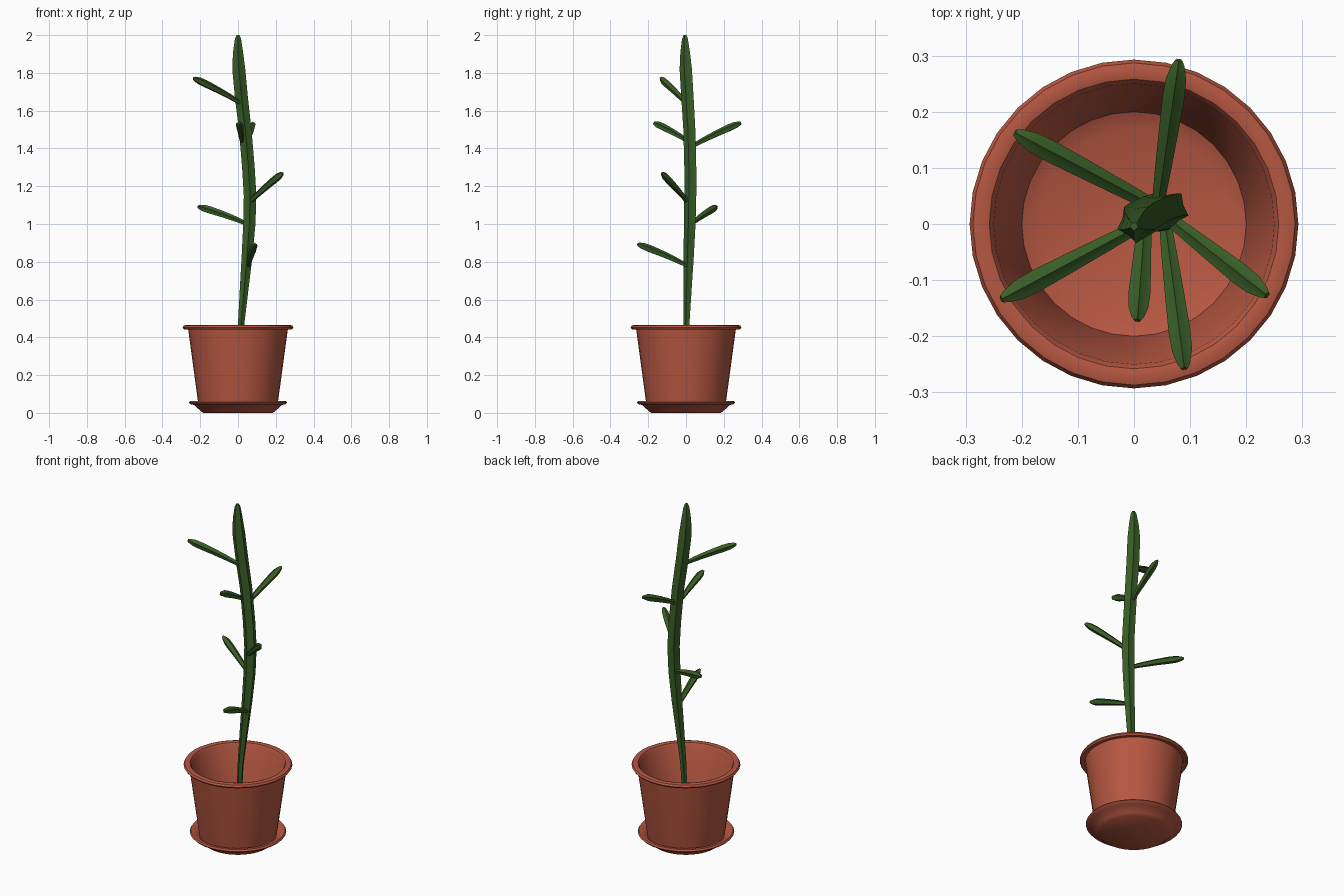
import bpy
import bmesh
import math
from mathutils import Vector

cube = bpy.data.objects.get("Cube")
if cube:
    bpy.data.objects.remove(cube, do_unlink=True)


def material(name, rgb):
    mat = bpy.data.materials.new(name)
    mat.use_nodes = True
    mat.diffuse_color = (*rgb, 1)
    mat.node_tree.nodes["Principled BSDF"].inputs["Base Color"].default_value = (*rgb, 1)
    return mat


terracotta = material("terracotta", (0.47, 0.096, 0.054))
cactus_green = material("cactus green", (0.042, 0.115, 0.02))


def finish(bm, name, mat, angle):
    bmesh.ops.recalc_face_normals(bm, faces=bm.faces[:])
    mesh = bpy.data.meshes.new(name)
    bm.to_mesh(mesh)
    bm.free()
    mesh.materials.append(mat)
    obj = bpy.data.objects.new(name, mesh)
    bpy.context.collection.objects.link(obj)
    bpy.ops.object.select_all(action='DESELECT')
    obj.select_set(True)
    bpy.context.view_layer.objects.active = obj
    bpy.ops.object.shade_smooth_by_angle(angle=math.radians(angle))
    return obj


def skin(bm, rings):
    """Join consecutive rings with quads and cap both ends."""
    n = len(rings[0])
    for a, b in zip(rings, rings[1:]):
        for i in range(n):
            j = (i + 1) % n
            bm.faces.new((a[i], a[j], b[j], b[i]))
    bm.faces.new(rings[0])
    bm.faces.new(rings[-1])


def lathe(name, profile, mat, sides=32):
    bm = bmesh.new()
    rings = []
    for r, z in profile:
        angles = [2 * math.pi * i / sides for i in range(sides)]
        rings.append([bm.verts.new((r * math.cos(a), r * math.sin(a), z)) for a in angles])
    skin(bm, rings)
    return finish(bm, name, mat, 40)


def ribbed_tube(name, points, radii, up, ribs=5, groove=0.72):
    """Sweep a star-shaped section along a path."""
    bm = bmesh.new()
    rings = []
    for k, (p, r) in enumerate(zip(points, radii)):
        tangent = (points[min(k + 1, len(points) - 1)] - points[max(k - 1, 0)]).normalized()
        side = tangent.cross(up).normalized()
        top = side.cross(tangent)
        ring = []
        for i in range(2 * ribs):
            a = math.pi * i / ribs
            rad = r * (groove if i % 2 else 1)
            ring.append(bm.verts.new(p + rad * (math.cos(a) * top + math.sin(a) * side)))
        rings.append(ring)
    skin(bm, rings)
    return finish(bm, name, cactus_green, 30)


# Saucer: shallow dish with a rolled lip
lathe("saucer", [(0.185, 0.0), (0.2, 0.012), (0.232, 0.042), (0.252, 0.045), (0.26, 0.054),
                 (0.254, 0.063), (0.235, 0.062), (0.215, 0.045), (0.17, 0.016)], terracotta)

# Pot: tapered wall, flared rim and hollow inside
lathe("pot", [(0.17, 0.018), (0.207, 0.03), (0.212, 0.06), (0.264, 0.444), (0.286, 0.442),
              (0.293, 0.451), (0.287, 0.462), (0.272, 0.466), (0.258, 0.462),
              (0.25, 0.45), (0.2, 0.05), (0.17, 0.035)], terracotta)

# Stem: gently bowed, thickening upward, blunt tip
stem = [(0.0, -0.005, 0.03, 0.012), (0.015, 0.003, 0.45, 0.017), (0.032, 0.01, 0.65, 0.024),
        (0.048, 0.017, 0.83, 0.03), (0.06, 0.023, 1.0, 0.034), (0.064, 0.026, 1.15, 0.035),
        (0.055, 0.026, 1.3, 0.035), (0.038, 0.021, 1.5, 0.035), (0.018, 0.011, 1.67, 0.036),
        (0.004, 0.002, 1.82, 0.036), (0.0, -0.002, 1.91, 0.028), (0.0, -0.004, 1.98, 0.017),
        (0.0, -0.004, 2.0, 0.008)]
ribbed_tube("stem", [Vector(s[:3]) for s in stem], [s[3] for s in stem], Vector((0, -1, 0)))

# Branches: base and tip of each
branches = {
    "front_low_branch": ((0.055, 0.005, 0.78), (0.09, -0.258, 0.893)),
    "back_right_branch": ((0.05, 0.025, 1.0), (-0.212, 0.163, 1.092)),
    "left_branch": ((0.055, 0.015, 1.11), (0.237, -0.127, 1.27)),
    "back_branch": ((0.042, 0.03, 1.41), (0.08, 0.292, 1.535)),
    "front_high_branch": ((0.02, 0.015, 1.435), (0.006, -0.172, 1.535)),
    "right_high_branch": ((0.015, 0.0, 1.64), (-0.236, -0.134, 1.772)),
}
stations = [(0, 0.011), (0.25, 0.015), (0.5, 0.018), (0.75, 0.0205),
            (0.88, 0.019), (0.97, 0.012), (1, 0.007)]
for name, (base, tip) in branches.items():
    base, tip = Vector(base), Vector(tip)
    path = [base.lerp(tip, t) + Vector((0, 0, 0.02 * t * (1 - t))) for t, r in stations]
    ribbed_tube(name, path, [r for t, r in stations], Vector((0, 0, 1)))
